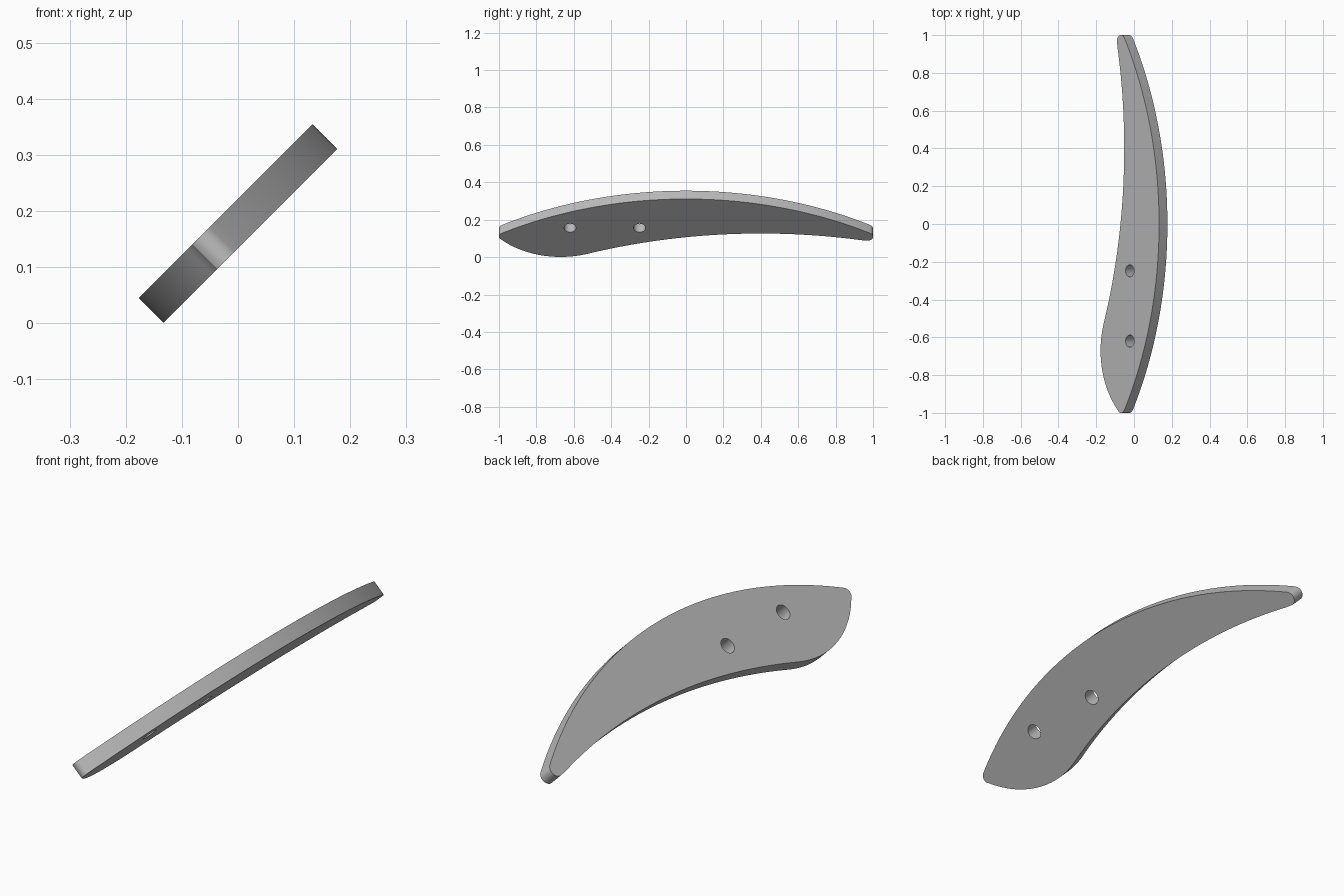
import bpy
import bmesh
import math
from mathutils import Matrix, Vector

if "Cube" in bpy.data.objects:
    bpy.data.objects.remove(bpy.data.objects["Cube"])

THICKNESS = 0.0625


def heading(a, b):
    return math.atan2(b[1] - a[1], b[0] - a[0])


def arc(centre, radius, start, end, steps, clockwise=False):
    """Points along an arc, leaving out the last one."""
    sweep = (end - start) % math.tau
    if clockwise:
        sweep -= math.tau
    return [(centre[0] + radius * math.cos(start + sweep * i / steps),
             centre[1] + radius * math.sin(start + sweep * i / steps))
            for i in range(steps)]


# Centres of the tangent arcs that make the outline
back, back_r = (0, -1.781), 2.0
belly, belly_r = (-0.67, 0.231), 0.45
hollow_r = 2.87
hollow = (0.4, -0.042 - hollow_r)
tip, heel, round_r = (0.97, -0.0665), (-0.97, -0.0665), 0.03

outline = arc(back, back_r, heading(back, tip), heading(back, heel), 64)
outline += arc(heel, round_r, heading(back, heel), heading(belly, heel), 10)
outline += arc(belly, belly_r, heading(belly, heel), heading(belly, hollow), 32)
outline += arc(hollow, hollow_r, heading(hollow, belly), heading(hollow, tip), 48, True)
outline += arc(tip, round_r, heading(tip, hollow), heading(back, tip), 16)

# Outline with two round bolt holes, filled and thickened
loops = [outline] + [arc((y, 0), 0.032, 0, math.tau - 1e-6, 32) for y in (-0.62, -0.248)]
curve = bpy.data.curves.new("curved_blade", "CURVE")
curve.dimensions = "2D"
curve.fill_mode = "BOTH"
curve.extrude = THICKNESS / 2
for loop in loops:
    spline = curve.splines.new("POLY")
    spline.points.add(len(loop) - 1)
    for point, (a, b) in zip(spline.points, loop):
        point.co = (a, b, 0, 1)
    spline.use_cyclic_u = True

blade = bpy.data.objects.new("curved_blade", curve)
bpy.context.collection.objects.link(blade)
bpy.ops.object.select_all(action="DESELECT")
blade.select_set(True)
bpy.context.view_layer.objects.active = blade
bpy.ops.object.convert(target="MESH")
blade = bpy.context.view_layer.objects.active

# Lay the length along y and tilt the plate by 45 degrees
length = Vector((0, 1, 0))
width = Vector((1, 0, 1)).normalized()
tilt = Matrix((length, width, length.cross(width))).transposed().to_4x4()
blade.data.transform(Matrix.Translation((0, 0, 0.178)) @ tilt)

bm = bmesh.new()
bm.from_mesh(blade.data)
bmesh.ops.remove_doubles(bm, verts=bm.verts, dist=0.0001)
bmesh.ops.recalc_face_normals(bm, faces=bm.faces)
bm.to_mesh(blade.data)
bm.free()
bpy.ops.object.shade_smooth_by_angle(angle=math.radians(35))

# Plain grey metal
grey = bpy.data.materials.new("grey_metal")
grey.use_nodes = True
colour = (0.5, 0.5, 0.5, 1)
grey.diffuse_color = colour
grey.node_tree.nodes["Principled BSDF"].inputs["Base Color"].default_value = colour
blade.data.materials.clear()
blade.data.materials.append(grey)
